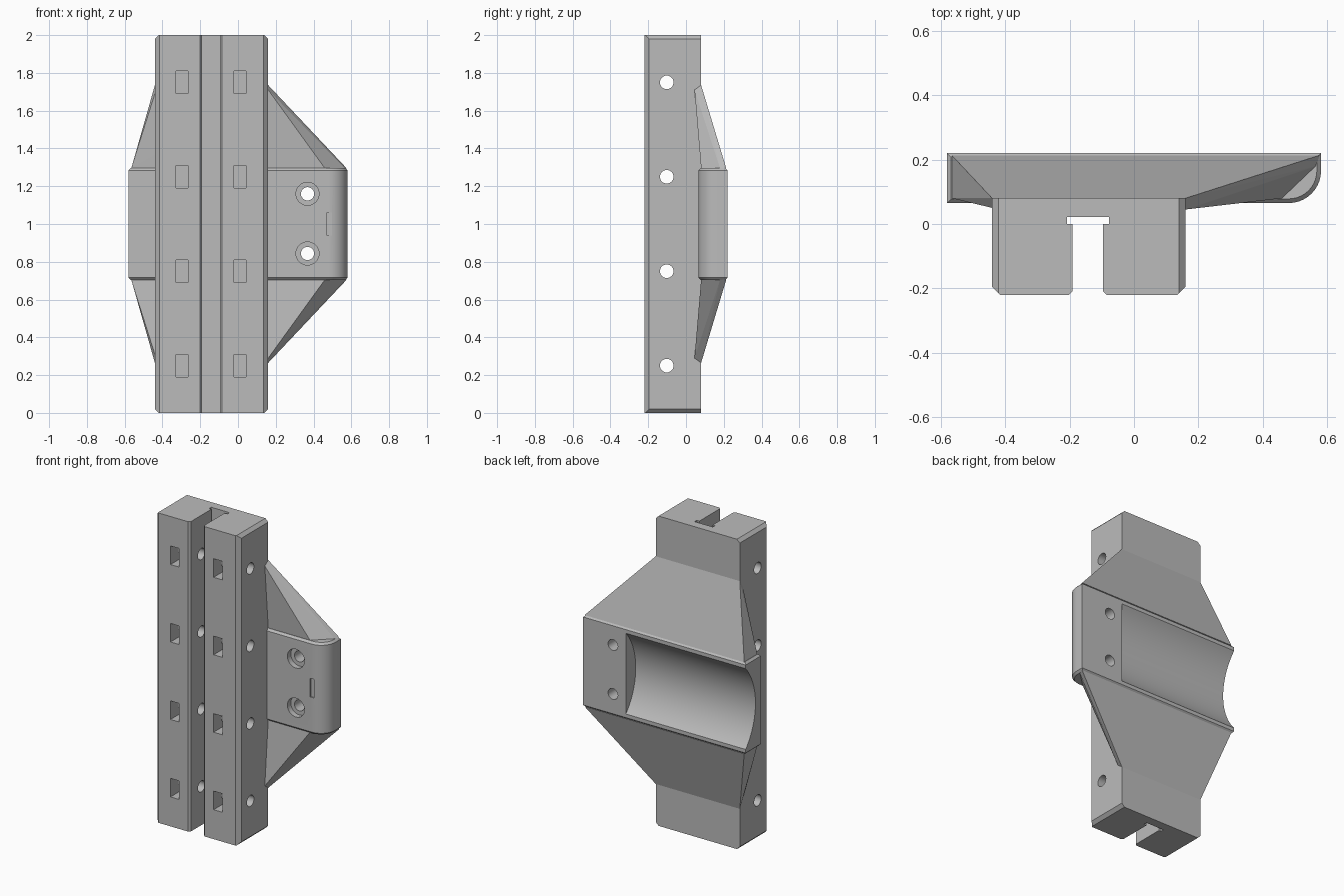
import bpy, bmesh, math
from mathutils import Matrix

cube = bpy.data.objects.get("Cube")
if cube:
    bpy.data.objects.remove(cube, do_unlink=True)

grey = bpy.data.materials.new("plain grey")
grey.use_nodes = True
grey.diffuse_color = (0.5, 0.5, 0.5, 1)
grey.node_tree.nodes["Principled BSDF"].inputs["Base Color"].default_value = (0.5, 0.5, 0.5, 1)


def make(name, bm):
    bmesh.ops.recalc_face_normals(bm, faces=bm.faces)
    mesh = bpy.data.meshes.new(name)
    bm.to_mesh(mesh)
    bm.free()
    mesh.materials.append(grey)
    ob = bpy.data.objects.new(name, mesh)
    bpy.context.collection.objects.link(ob)
    return ob


def prism(name, pts, lo, hi, axis="z", bevel=0):
    """Extrude an xy (axis z) or xz (axis y) outline between lo and hi."""
    bm = bmesh.new()
    place = (lambda a, b: (a, b, lo)) if axis == "z" else (lambda a, b: (a, lo, b))
    face = bm.faces.new([bm.verts.new(place(a, b)) for a, b in pts])
    new = bmesh.ops.extrude_face_region(bm, geom=[face])["geom"]
    shift = (0, 0, hi - lo) if axis == "z" else (0, hi - lo, 0)
    bmesh.ops.translate(bm, vec=shift, verts=[v for v in new if isinstance(v, bmesh.types.BMVert)])
    if bevel:
        rim = [e for e in bm.edges if abs(e.verts[0].co.z - e.verts[1].co.z) < 1e-5]
        bmesh.ops.bevel(bm, geom=rim, offset=bevel, segments=1, affect="EDGES")
    return make(name, bm)


def box(name, x0, x1, y0, y1, z0, z1):
    return prism(name, [(x0, y0), (x1, y0), (x1, y1), (x0, y1)], z0, z1)


def cylinder(name, axis, center, radius, length, sides=32):
    bm = bmesh.new()
    turn = Matrix.Rotation(math.pi / 2, 4, "Y" if axis == "x" else "X")
    bmesh.ops.create_cone(bm, cap_ends=True, segments=sides, radius1=radius, radius2=radius,
                          depth=length, matrix=Matrix.Translation(center) @ turn)
    return make(name, bm)


def cut(target, cutter, operation="DIFFERENCE"):
    mod = target.modifiers.new(cutter.name, "BOOLEAN")
    mod.object, mod.operation, mod.solver = cutter, operation, "EXACT"
    cutter.hide_render = True
    cutter.hide_viewport = True


def finish(ob):
    """Apply the cuts, remove the cutters and smooth the curved faces."""
    deps = bpy.context.evaluated_depsgraph_get()
    mesh = bpy.data.meshes.new_from_object(ob.evaluated_get(deps))
    cutters = [m.object for m in ob.modifiers]
    ob.modifiers.clear()
    ob.data = mesh
    for c in cutters:
        bpy.data.objects.remove(c, do_unlink=True)
    bpy.ops.object.select_all(action="DESELECT")
    ob.select_set(True)
    bpy.context.view_layer.objects.active = ob
    bpy.ops.object.shade_smooth_by_angle(angle=math.radians(25))


# Rail body with its T-shaped slot
L, R, F, B = -0.44, 0.16, -0.22, 0.08
c, s = 0.025, 0.012
outline = [(L, B), (L, F + c), (L + c, F), (-0.19 - s, F), (-0.19, F + s), (-0.19, 0),
           (-0.207, 0), (-0.207, 0.022), (-0.077, 0.022), (-0.077, 0), (-0.096, 0),
           (-0.096, F + s), (-0.096 + s, F), (R - c, F), (R, F + c), (R, B)]
rail = prism("rail_body", outline, 0, 2)

# Chamfered ends of the rail
e = 0.02
cut(rail, prism("end_chamfer", [(L, e), (L + e, 0), (R - e, 0), (R, e), (R, 2 - e),
                                (R - e, 2), (L + e, 2), (L, 2 - e)], -0.5, 0.5, "y"), "INTERSECT")

# Cross bolt holes and nut pockets
for i in range(4):
    z = 0.25 + i * 0.5
    cut(rail, cylinder("bolt_hole", "x", (-0.14, -0.102, z), 0.036, 1))
    for x in (-0.297, 0.011):
        cut(rail, box("nut_pocket", x - 0.031, x + 0.031, -0.4, -0.055, z - 0.06, z + 0.06))
finish(rail)

# Cradle with a rounded front corner
arc = [(0.48 + 0.1 * math.sin(a), 0.165 - 0.1 * math.cos(a))
       for a in (math.pi / 2 * k / 10 for k in range(11))]
cradle = prism("cradle", [(-0.58, 0.22), (-0.58, 0.065)] + arc + [(0.58, 0.22)],
               0.703, 1.297, bevel=0.013)

# Shallow round trough in the back, open at one end
radius, depth = 0.39, 0.1
cut(cradle, cylinder("trough", "x", (0.275 - 1, 0.22 - depth + radius, 1), radius, 2, 128))

# Countersunk screw holes and thumb notch
for z in (0.844, 1.16):
    cut(cradle, cylinder("screw_hole", "y", (0.368, 0.15, z), 0.035, 1))
    cut(cradle, cylinder("screw_head", "y", (0.368, 0.05, z), 0.061, 0.1))
cut(cradle, box("notch", 0.47, 0.497, 0, 0.073, 0.94, 1.06))
finish(cradle)

# Sloping wings that brace the cradle against the rail
wing = [(L, B, 1.735), (R, B, 1.735), (L, 0.05, 1.69), (R, 0.045, 1.71),
        (-0.565, 0.213, 1.295), (-0.565, 0.08, 1.295), (0.46, 0.08, 1.295),
        (0.565, 0.18, 1.295), (0.575, 0.213, 1.295)]
for name, flip in (("upper_wing", False), ("lower_wing", True)):
    bm = bmesh.new()
    for x, y, z in wing:
        bm.verts.new((x, y, 2 - z if flip else z))
    bmesh.ops.convex_hull(bm, input=bm.verts)
    make(name, bm)
